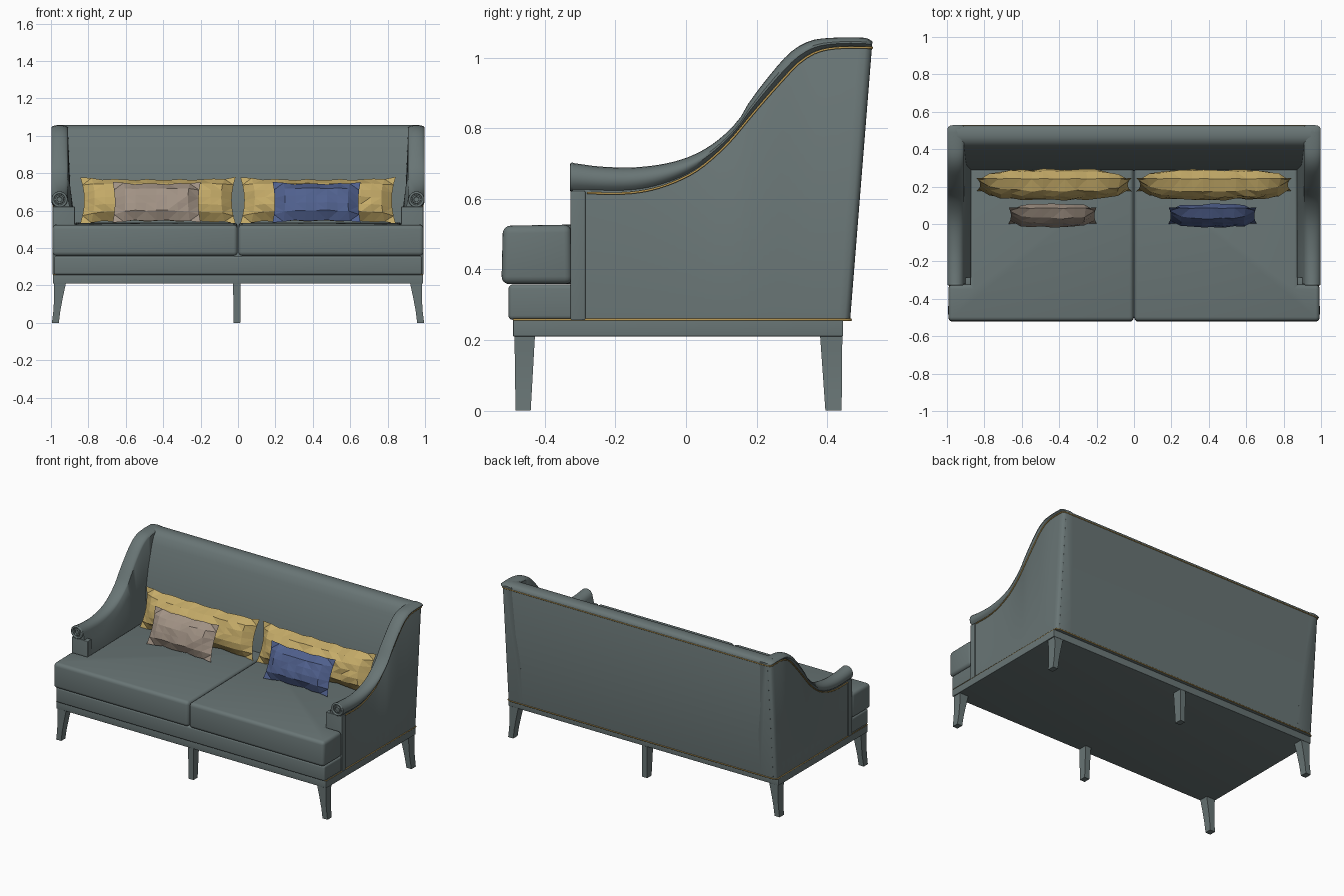
import bpy, bmesh, math, random
from mathutils import Vector

if "Cube" in bpy.data.objects:
    bpy.data.objects.remove(bpy.data.objects["Cube"])

random.seed(4)


def material(name, rgb):
    m = bpy.data.materials.new(name)
    m.diffuse_color = (*rgb, 1)
    m.use_nodes = True
    m.node_tree.nodes["Principled BSDF"].inputs["Base Color"].default_value = m.diffuse_color
    return m


GREY = material("grey fabric", (0.14, 0.178, 0.178))
GOLD = material("gold fabric", (0.56, 0.41, 0.14))
PIPE = material("gold piping", (0.47, 0.30, 0.08))
TAUPE = material("taupe fabric", (0.36, 0.29, 0.235))
BLUE = material("blue fabric", (0.08, 0.118, 0.27))


def finish(name, bm, mat, angle=35, mirror=False):
    bmesh.ops.recalc_face_normals(bm, faces=bm.faces)
    me = bpy.data.meshes.new(name)
    bm.to_mesh(me)
    bm.free()
    me.materials.append(mat)
    if angle:
        me.shade_smooth()
        me.set_sharp_from_angle(angle=math.radians(angle))
    ob = bpy.data.objects.new(name, me)
    bpy.context.collection.objects.link(ob)
    if mirror:
        ob.modifiers.new("Mirror", 'MIRROR').use_mirror_merge = False
    return ob


def loft(name, rings, mat, angle=35, mirror=False, bevel=0):
    """Skin a list of equal closed rings and cap both ends."""
    bm = bmesh.new()
    vs = [[bm.verts.new(p) for p in r] for r in rings]
    n = len(vs[0])
    for a, b in zip(vs, vs[1:]):
        for i in range(n):
            bm.faces.new((a[i], a[(i + 1) % n], b[(i + 1) % n], b[i]))
    bm.faces.new(vs[0])
    bm.faces.new(vs[-1])
    if bevel:
        bmesh.ops.recalc_face_normals(bm, faces=bm.faces)
        bmesh.ops.bevel(bm, geom=bm.edges[:], offset=bevel, segments=4,
                        profile=0.5, affect='EDGES', clamp_overlap=True)
    return finish(name, bm, mat, angle, mirror)


def rect(x0, x1, y0, y1, z):
    return [(x0, y0, z), (x1, y0, z), (x1, y1, z), (x0, y1, z)]


def box(name, x0, x1, y0, y1, z0, z1, mat, bevel=0.004, mirror=False):
    return loft(name, [rect(x0, x1, y0, y1, z0), rect(x0, x1, y0, y1, z1)],
                mat, 35, mirror, bevel)


def tube(name, pts, r, cyclic=False):
    cu = bpy.data.curves.new(name, 'CURVE')
    cu.dimensions = '3D'
    cu.bevel_depth, cu.bevel_resolution = r, 1
    sp = cu.splines.new('POLY')
    sp.points.add(len(pts) - 1)
    for p, q in zip(sp.points, pts):
        p.co = (*q, 1)
    sp.use_cyclic_u = cyclic
    cu.materials.append(PIPE)
    ob = bpy.data.objects.new(name, cu)
    bpy.context.collection.objects.link(ob)


def interp(table, y):
    """Smooth (Catmull-Rom style) height lookup along y."""
    n = len(table)
    def slope(i):
        a, b = table[max(i - 1, 0)], table[min(i + 1, n - 1)]
        return (b[1] - a[1]) / (b[0] - a[0])
    for i in range(n - 1):
        (y0, z0), (y1, z1) = table[i], table[i + 1]
        if y <= y1 or i == n - 2:
            h = y1 - y0
            t = (y - y0) / h
            return ((2*t**3 - 3*t*t + 1) * z0 + (t**3 - 2*t*t + t) * h * slope(i)
                    + (3*t*t - 2*t**3) * z1 + (t**3 - t*t) * h * slope(i + 1))


SEAM = [(-0.325, 0.617), (-0.13, 0.62), (0.01, 0.668), (0.11, 0.748), (0.195, 0.847),
        (0.266, 0.926), (0.323, 0.986), (0.374, 1.017), (0.436, 1.028), (0.527, 1.028)]
TOP = [(-0.325, 0.702), (-0.24, 0.691), (-0.13, 0.69), (-0.017, 0.71), (0.068, 0.75),
       (0.145, 0.818), (0.18, 0.875), (0.238, 0.95), (0.295, 1.014), (0.345, 1.045),
       (0.394, 1.055), (0.507, 1.056), (0.527, 1.046)]
BACK_Y = 0.527


def lean(y, z):
    """Pull the rear part of the arms in to follow the sloping back."""
    if y < 0.2:
        return y
    limit = 0.465 + (z - 0.255) * 0.08
    return 0.2 + (y - 0.2) * (limit - 0.2) / (BACK_Y - 0.2)


# Arms: side panel, rolled top and sloping inner face lofted front to back
stations = [-0.322 + 0.83 * i / 40 for i in range(41)] + [0.519, BACK_Y]
rings = []
for y in stations:
    zs, zt = interp(SEAM, y), interp(TOP, y)
    zm, b = (zs + zt) / 2, (zt - zs) / 2
    sec = [(0.985, 0.256), (0.985, zs)]
    for k in range(12):
        a = math.radians(-50 + k * 20)
        sec.append((0.954 + 0.045 * math.cos(a), zm + b * math.sin(a)))
    zi = min(zm, 0.78)
    sec += [(0.897, zi - 0.05), (0.872, 0.54), (0.872, 0.256)]
    tuck = {0.519: 0.006, BACK_Y: 0.02}.get(y, 0)
    rings.append([(x - (tuck if x > 0.95 else 0), lean(y, z), z) for x, z in sec])
loft("arm", rings, GREY, 40, True)

# Arm front post and scroll
box("arm_post", 0.872, 0.991, -0.327, -0.285, 0.256, 0.622, GREY, 0.004, True)
for sx in (-1, 1):
    for name, r, t in (("scroll_rim", 0.036, 0.007), ("scroll_ring", 0.018, 0.005)):
        bpy.ops.mesh.primitive_torus_add(major_radius=r, minor_radius=t, major_segments=28,
                                         minor_segments=8, location=(sx * 0.954, -0.322, 0.66),
                                         rotation=(math.pi / 2, 0, 0))
        ob = bpy.context.object
        ob.name = name
        ob.data.materials.append(GREY)
        ob.data.shade_smooth()

# Backrest: profile swept across the width
back = [(0.465, 0.256), (0.527, 1.03), (0.521, 1.046), (0.506, 1.056), (0.465, 1.057),
        (0.44, 1.05), (0.418, 1.03), (0.396, 0.985), (0.35, 0.85), (0.312, 0.7),
        (0.285, 0.5), (0.28, 0.256)]
loft("backrest", [[(x, y, z) for y, z in back] for x in (-0.966, 0.966)], GREY, 40)

# Base rail and front apron
box("base_rail", -0.99, 0.99, -0.49, 0.445, 0.21, 0.256, GREY, 0.002)
box("seat_base", -0.985, 0.985, -0.503, 0.44, 0.257, 0.357, GREY, 0.012)

# Seat cushions: wrap in front of the arms
plan = [(0.002, -0.527), (0.992, -0.527), (0.992, -0.325), (0.878, -0.325),
        (0.878, 0.3), (0.002, 0.3)]
loft("seat_cushion", [[(x, y + 0.004, 0.358) for x, y in plan],
                      [(x, y + (0.008 if y < -0.5 else 0), 0.532 + 0.016 * y) for x, y in plan]],
     GREY, 50, True, 0.022)

# Legs: splayed corner legs and straight middle legs
for name, ya, yb, yc, yd in (("front_leg", -0.486, -0.428, -0.483, -0.44),
                             ("rear_leg", 0.38, 0.443, 0.395, 0.441)):
    legs = []
    for t, xi, xo in ((0, 0.92, 0.984), (0.35, 0.936, 0.983), (0.7, 0.95, 0.987), (1, 0.958, 0.995)):
        legs.append(rect(xi, xo, ya + (yc - ya) * t, yb + (yd - yb) * t, 0.212 * (1 - t)))
    loft(name, legs, GREY, 35, True)
    loft("middle_" + name, [rect(-0.026, 0.014, ya, yb, 0.212),
                            rect(-0.024, 0.012, yc, yd, 0)], GREY)

# Gold piping along arms, across the back and round the base
side = [(0.988, lean(y, interp(SEAM, y)), interp(SEAM, y)) for y in stations if -0.29 < y < 0.515]
corner = [(0.98, 0.522, 1.028), (0.962, 0.527, 1.028)]
half = side + corner
tube("top_piping", half + [(-x, y, z) for x, y, z in reversed(half)], 0.0035)
tube("base_piping", [(0.987, -0.488, 0.257), (0.987, 0.455, 0.257), (0.965, 0.467, 0.257),
                     (-0.965, 0.467, 0.257), (-0.987, 0.455, 0.257), (-0.987, -0.488, 0.257)],
     0.0035, True)


def pillow(name, loc, w, h, t, tilt, mat, nx, nz):
    """Creased pillow with pinched corners, faceted."""
    bm = bmesh.new()
    for s in (-1, 1):
        grid = []
        for i in range(nx + 1):
            col = []
            for j in range(nz + 1):
                u, v = 2 * i / nx - 1, 2 * j / nz - 1
                edge = abs(u) == 1 or abs(v) == 1
                puff = 0 if edge else ((1 - u**4) * (1 - v * v)) ** 0.5
                jit = 0 if edge else random.uniform(-0.12, 0.12)
                wave = 0.03 * math.sin(i * 2.3) * abs(v)
                col.append(bm.verts.new((u * w / 2 * (1 - 0.05 * (1 - v * v)),
                                         s * t / 2 * puff * (1 + jit),
                                         v * h / 2 * (1 - 0.10 * (1 - u**4) + wave))))
            grid.append(col)
        for i in range(nx):
            for j in range(nz):
                q = (grid[i][j], grid[i + 1][j], grid[i + 1][j + 1], grid[i][j + 1])
                bm.faces.new(q)
    bmesh.ops.remove_doubles(bm, verts=bm.verts, dist=1e-5)
    bmesh.ops.triangulate(bm, faces=bm.faces)
    ob = finish(name, bm, mat, 0)
    ob.location = loc
    ob.rotation_euler = (math.radians(tilt), 0, 0)


# Pillows
for sx, side_name in ((-1, "left"), (1, "right")):
    pillow(side_name + "_gold_pillow", (sx * 0.428, 0.21, 0.655), 0.83, 0.255, 0.15, -16, GOLD, 14, 6)
pillow("taupe_pillow", (-0.435, 0.045, 0.645), 0.47, 0.235, 0.10, -22, TAUPE, 8, 5)
pillow("blue_pillow", (0.42, 0.045, 0.645), 0.47, 0.235, 0.10, -22, BLUE, 8, 5)
